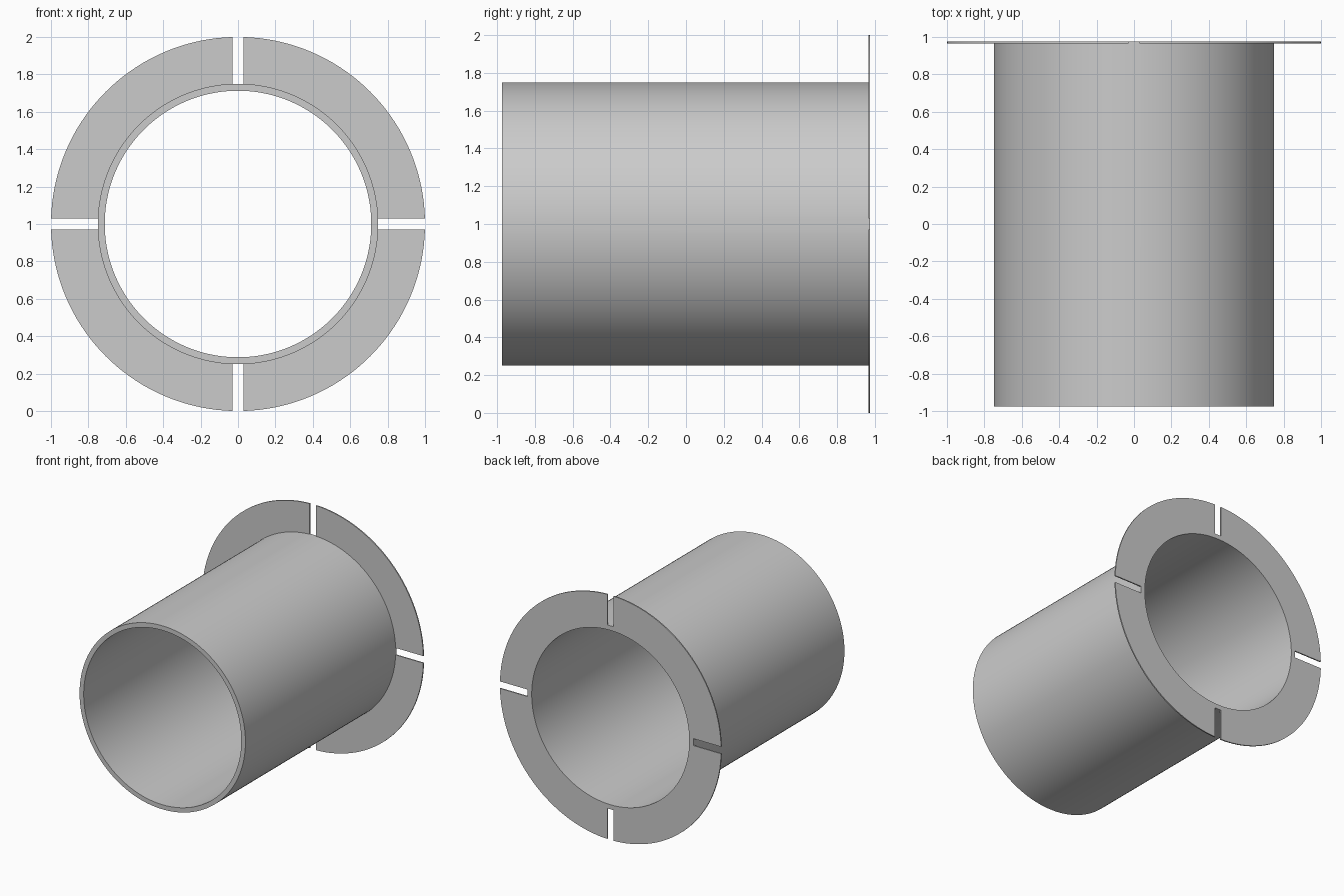
import bpy
import bmesh
from math import asin, sin, cos, pi

cube = bpy.data.objects.get("Cube")
if cube:
    bpy.data.objects.remove(cube, do_unlink=True)

INNER, OUTER, RIM = 0.7125, 0.75, 1.0
FRONT, BACK, THICK = -0.975, 0.975, 0.01
SLOT = 0.0285          # half width of each slot
STEPS = 36             # segments per quarter

# Cross-section of the sleeve wall and flange: radius, depth
PROFILE = [
    (INNER, FRONT), (OUTER, FRONT), (OUTER, BACK - THICK),
    (RIM, BACK - THICK), (RIM, BACK), (OUTER, BACK), (INNER, BACK),
]
FLANGED = range(len(PROFILE))
PLAIN = [0, 1, 2, 5, 6]
FLANGE_END = [2, 3, 4, 5]

# Plain grey metal
grey = bpy.data.materials.new("grey_metal")
grey.use_nodes = True
color = (0.6, 0.6, 0.6, 1)
grey.diffuse_color = color
grey.node_tree.nodes["Principled BSDF"].inputs["Base Color"].default_value = color

bm = bmesh.new()


def section(quarter, step):
    """One cross-section; flange ends stay parallel to the slot."""
    verts = []
    for radius, y in PROFILE:
        gap = asin(SLOT / max(radius, OUTER))
        angle = quarter * pi / 2 + gap + (pi / 2 - 2 * gap) * step / STEPS
        verts.append(bm.verts.new((radius * cos(angle), y, 1 + radius * sin(angle))))
    return verts


def bridge(a, b, loop):
    loop = list(loop)
    for i, j in zip(loop, loop[1:] + loop[:1]):
        bm.faces.new((a[i], a[j], b[j], b[i]))


# Four flanged quarters, joined across the slots by the plain sleeve wall
quarters = [[section(q, s) for s in range(STEPS + 1)] for q in range(4)]
for q, sections in enumerate(quarters):
    for a, b in zip(sections, sections[1:]):
        bridge(a, b, FLANGED)
    bridge(sections[-1], quarters[(q + 1) % 4][0], PLAIN)
    for end in (sections[0], sections[-1]):
        bm.faces.new([end[i] for i in FLANGE_END])

bmesh.ops.recalc_face_normals(bm, faces=bm.faces)
mesh = bpy.data.meshes.new("flanged_sleeve")
bm.to_mesh(mesh)
bm.free()
mesh.materials.append(grey)

sleeve = bpy.data.objects.new("flanged_sleeve", mesh)
bpy.context.collection.objects.link(sleeve)
bpy.ops.object.select_all(action="DESELECT")
sleeve.select_set(True)
bpy.context.view_layer.objects.active = sleeve
bpy.ops.object.shade_smooth_by_angle(angle=pi / 6)
